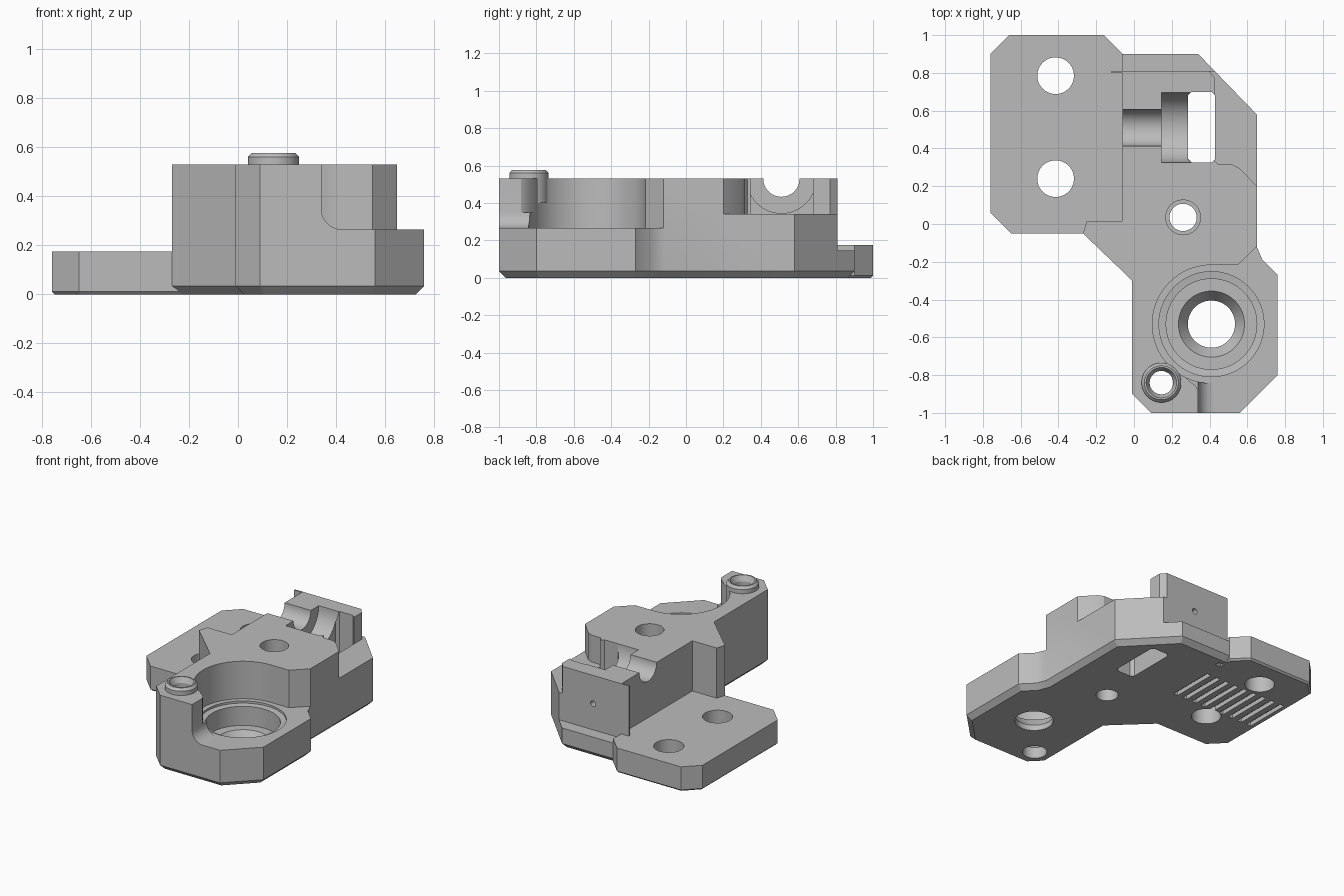
import bpy, bmesh, math
from mathutils import Matrix, Vector

default = bpy.data.objects.get("Cube")
if default:
    bpy.data.objects.remove(default, do_unlink=True)

grey = bpy.data.materials.new("satin_grey")
grey.use_nodes = True
colour = (0.5, 0.5, 0.5, 1)
grey.diffuse_color = colour
grey.node_tree.nodes["Principled BSDF"].inputs["Base Color"].default_value = colour


def finish(bm, name):
    bmesh.ops.recalc_face_normals(bm, faces=bm.faces)
    mesh = bpy.data.meshes.new(name)
    bm.to_mesh(mesh)
    bm.free()
    mesh.materials.append(grey)
    obj = bpy.data.objects.new(name, mesh)
    bpy.context.collection.objects.link(obj)
    return obj


def prism(name, points, z0, z1, chamfer=0):
    """Extruded outline with an optional chamfer round its bottom edge."""
    bm = bmesh.new()
    face = bm.faces.new([bm.verts.new((x, y, z0)) for x, y in points])
    top = bmesh.ops.extrude_face_region(bm, geom=[face], use_keep_orig=True)["geom"]
    bmesh.ops.translate(bm, verts=[v for v in top if isinstance(v, bmesh.types.BMVert)],
                        vec=(0, 0, z1 - z0))
    bmesh.ops.recalc_face_normals(bm, faces=bm.faces)
    if chamfer:
        rim = [e for e in bm.edges if all(abs(v.co.z - z0) < 1e-5 for v in e.verts)]
        bmesh.ops.bevel(bm, geom=rim, offset=chamfer, segments=1, affect='EDGES',
                        clamp_overlap=False)
    return finish(bm, name)


def lathe(name, origin, profile, axis='Z', sides=64):
    """Closed solid turned from (radius, distance along axis) pairs."""
    turn = {'Z': Matrix.Identity(3), 'X': Matrix.Rotation(math.pi / 2, 3, 'Y'),
            'Y': Matrix.Rotation(-math.pi / 2, 3, 'X')}[axis]
    bm = bmesh.new()
    rings = []
    for r, d in profile:
        angles = [2 * math.pi * i / sides for i in range(sides)]
        rings.append([bm.verts.new(Vector(origin) + turn @ Vector(
            (r * math.cos(a), r * math.sin(a), d))) for a in angles])
    for a, b in zip(rings, rings[1:]):
        for i in range(sides):
            j = (i + 1) % sides
            bm.faces.new((a[i], a[j], b[j], b[i]))
    bm.faces.new(rings[0])
    bm.faces.new(rings[-1])
    return finish(bm, name)


def combine(target, tool, operation='DIFFERENCE'):
    tool.hide_render = True
    mod = target.modifiers.new("join", 'BOOLEAN')
    mod.operation, mod.solver, mod.object = operation, 'EXACT', tool
    bpy.context.view_layer.objects.active = target
    bpy.ops.object.modifier_apply(modifier=mod.name)
    bpy.data.objects.remove(tool, do_unlink=True)


def box(x0, x1, y0, y1):
    return [(x0, y0), (x1, y0), (x1, y1), (x0, y1)]


TOP, FLOOR = 0.53, 0.265
BX, BY = 0.41, -0.53          # bearing seat centre

# Tall main block
body = prism("bracket_body", [
    (-0.12, 0.9), (0.34, 0.9), (0.65, 0.58), (0.65, -0.12), (0.68, -0.19), (0.76, -0.27),
    (0.76, -0.8), (0.56, -1), (0.09, -1), (-0.01, -0.9), (-0.01, -0.3), (-0.03, -0.28),
    (-0.27, -0.05), (-0.25, 0.015), (-0.06, 0.015), (-0.06, 0.8), (-0.12, 0.8)],
    0, TOP, 0.035)

# Back ledge and right-hand step
combine(body, prism("ledge_cut", box(-0.3, 0.6, 0.81, 1.2), 0.145, 1))
combine(body, prism("step_cut", [
    (0.39, 0.82), (0.43, 0.77), (0.43, 0.33), (0.45, 0.315), (0.52, 0.315), (0.56, 0.295),
    (0.66, 0.19), (0.9, 0.19), (0.9, 0.82)], 0.34, 1))

# Lowered floor around the bearing seat
combine(body, lathe("round_wall_cut", (BX, BY, 0), [(0.313, FLOOR), (0.313, 1)], sides=96))
combine(body, prism("side_opening_cut", [
    (BX, -0.843), (0.9, -0.843), (0.9, 0.105), (0.65, -0.12), (0.55, -0.217), (BX, -0.217)],
    FLOOR, 1))

# Front opening, with a fillet at the foot of the post
bm = bmesh.new()
R = 0.085
arc = [(0.34 + R - R * math.cos(t), FLOOR + R - R * math.sin(t))
       for t in [math.pi / 2 * i / 10 for i in range(11)]]
section = [(0.34, 1)] + arc + [(0.9, FLOOR), (0.9, 1)]
front = bm.faces.new([bm.verts.new((x, -1.1, z)) for x, z in section])
back = bmesh.ops.extrude_face_region(bm, geom=[front], use_keep_orig=True)["geom"]
bmesh.ops.translate(bm, verts=[v for v in back if isinstance(v, bmesh.types.BMVert)],
                    vec=(0, 0.5, 0))
combine(body, finish(bm, "front_opening_cut"))
combine(body, prism("post_corner_cut", [(0.26, -0.8), (0.3, -0.837), (0.325, -0.855),
                                        (0.345, -0.89), (0.36, -0.8)], FLOOR + R, 1))

# Low mounting plate
plate = prism("mounting_plate", [
    (-0.76, 0.06), (-0.65, -0.05), (0.05, -0.05), (0.05, 0.81), (-0.06, 0.81), (-0.06, 0.9),
    (-0.16, 1), (-0.66, 1), (-0.76, 0.9)], 0, 0.175, 0.012)
combine(body, plate, 'UNION')

# Raised collar on the front post
PX, PY = 0.145, -0.84
combine(body, lathe("post_collar", (PX, PY, 0),
                    [(0.105, 0.4), (0.105, 0.56), (0.09, 0.577)]), 'UNION')

# Horizontal channel, its wider seat and the through slot
combine(body, lathe("channel_cut", (0, 0.51, TOP), [(0.097, -0.2), (0.097, 0.2)], 'X'))
combine(body, lathe("wide_seat_cut", (0, 0.51, TOP), [(0.185, 0.145), (0.185, 0.31)], 'X'))
combine(body, prism("slot_cut", [
    (0.285, 0.345), (0.305, 0.325), (0.41, 0.325), (0.43, 0.345),
    (0.43, 0.68), (0.41, 0.7), (0.305, 0.7), (0.285, 0.68)], -1, 1))

# Stepped bearing bore
combine(body, lathe("bearing_cut", (BX, BY, 0), [
    (0.125, -0.1), (0.125, 0.04), (0.175, 0.11), (0.24, 0.11), (0.24, 0.245),
    (0.278, 0.25), (0.278, 0.4)]))

# Screw holes
for y in (0.24, 0.785):
    combine(body, lathe("plate_hole_cut", (-0.415, y, 0), [(0.097, -0.1), (0.097, 0.4)]))
combine(body, lathe("middle_hole_cut", (0.26, 0.035, 0),
                    [(0.072, -0.1), (0.072, 0.3), (0.092, 0.3), (0.092, 0.8)]))
combine(body, lathe("post_hole_cut", (PX, PY, 0),
                    [(0.08, -0.1), (0.08, 0.08), (0.062, 0.1), (0.062, 0.54),
                     (0.082, 0.58), (0.082, 0.8)]))
combine(body, lathe("back_pin_hole_cut", (0.16, 0.81, 0.33),
                    [(0.02, -0.09), (0.02, 0.1)], 'Y', 24))

# Row of shallow grooves underneath
for i in range(9):
    x = -0.72 + 0.078 * i
    combine(body, prism("groove_cut", box(x, x + 0.035, 0.33, 0.67), -0.1, 0.03))

bpy.ops.object.select_all(action='DESELECT')
body.select_set(True)
bpy.context.view_layer.objects.active = body
bpy.ops.object.shade_smooth_by_angle(angle=math.radians(25))
